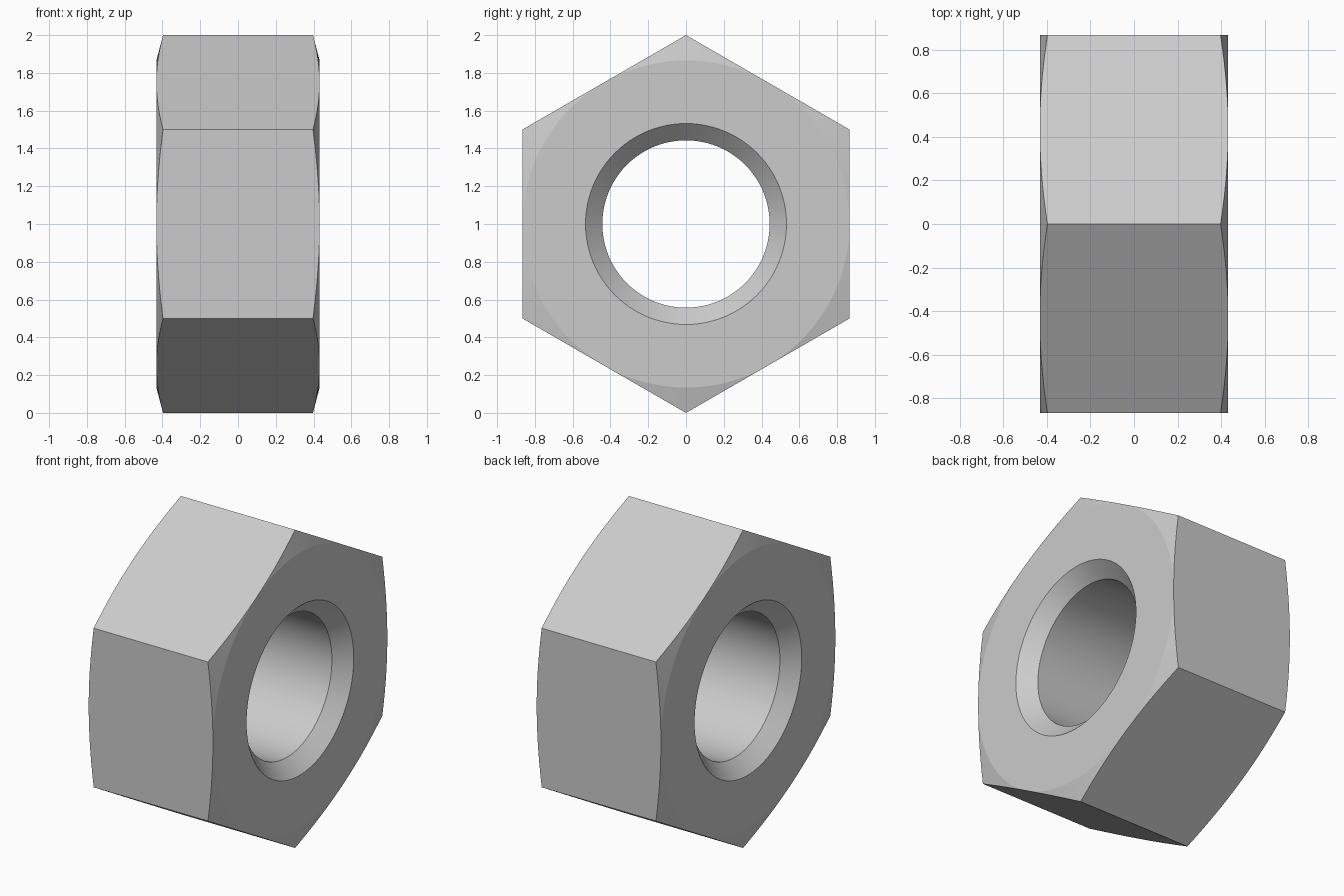
import bpy, bmesh, math

cube = bpy.data.objects.get("Cube")
if cube:
    bpy.data.objects.remove(cube, do_unlink=True)

SEGMENTS = 96
APOTHEM = math.cos(math.pi / 6)   # hexagon with unit circumradius
HALF = 0.432                      # half thickness along x
CORNER_DROP = 0.035               # chamfer depth at the corners
BORE, MOUTH = 0.443, 0.532        # hole radius, countersink radius

steel = bpy.data.materials.new("grey steel")
steel.use_nodes = True
colour = (0.6, 0.6, 0.6, 1)
steel.diffuse_color = colour
steel.node_tree.nodes["Principled BSDF"].inputs["Base Color"].default_value = colour


def section(angle):
    """Closed (x, radius) cross-section of the nut at one angle."""
    sector = math.pi / 3
    off = angle % sector - sector / 2
    rim = APOTHEM / math.cos(off)
    edge = HALF - CORNER_DROP * (rim - APOTHEM) / (1 - APOTHEM)
    side = [(HALF - (MOUTH - BORE), BORE), (HALF, MOUTH), (HALF, APOTHEM), (edge, rim)]
    return side + [(-x, r) for x, r in reversed(side)]


# Sweep the section around the x axis, with corners at top and bottom
bm = bmesh.new()
rings = []
for i in range(SEGMENTS):
    a = math.tau * i / SEGMENTS
    rings.append([bm.verts.new((x, r * math.sin(a), 1 + r * math.cos(a)))
                  for x, r in section(a)])
for i, ring in enumerate(rings):
    following = rings[(i + 1) % SEGMENTS]
    for j in range(len(ring)):
        k = (j + 1) % len(ring)
        bm.faces.new((ring[j], ring[k], following[k], following[j]))

# Close the chamfer where it vanishes at mid-flat
bmesh.ops.remove_doubles(bm, verts=bm.verts, dist=1e-5)
bmesh.ops.recalc_face_normals(bm, faces=bm.faces)

mesh = bpy.data.meshes.new("hex_nut")
bm.to_mesh(mesh)
bm.free()
mesh.materials.append(steel)
nut = bpy.data.objects.new("hex_nut", mesh)
bpy.context.collection.objects.link(nut)

# Smooth bore and chamfers, crisp edges between them
bpy.ops.object.select_all(action="DESELECT")
nut.select_set(True)
bpy.context.view_layer.objects.active = nut
bpy.ops.object.shade_smooth_by_angle(angle=math.radians(10))
